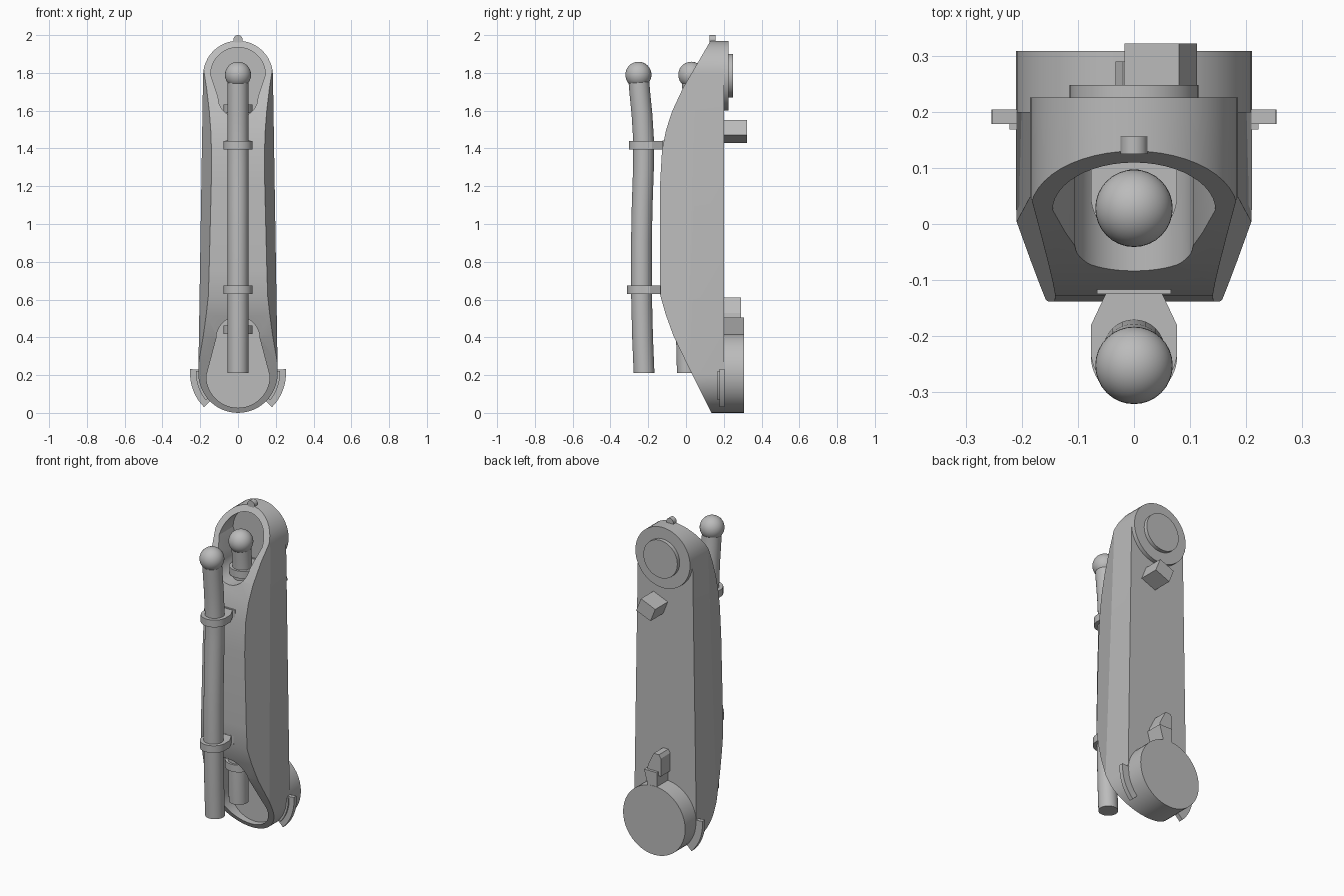
import bpy, bmesh
from math import sin, cos, radians
from mathutils import Vector

cube = bpy.data.objects.get("Cube")
if cube:
    bpy.data.objects.remove(cube)

grey = bpy.data.materials.new("plain grey")
grey.use_nodes = True
colour = (0.5, 0.5, 0.5, 1)
grey.diffuse_color = colour
grey.node_tree.nodes["Principled BSDF"].inputs["Base Color"].default_value = colour


def loft(bm, rings):
    """Skin a row of equal point rings and cap both ends."""
    rows = [[bm.verts.new(p) for p in ring] for ring in rings]
    for a, b in zip(rows, rows[1:]):
        for i in range(len(a)):
            j = (i + 1) % len(a)
            bm.faces.new((a[i], a[j], b[j], b[i]))
    bm.faces.new(rows[0])
    bm.faces.new(rows[-1])


def along_y(outline, y0, y1):
    return [[(x, y, z) for x, z in outline] for y in (y0, y1)]


def along_z(outline, z0, z1):
    return [[(x, y, z) for x, y in outline] for z in (z0, z1)]


def arc(r, start, end, steps=24, cx=0, cy=0):
    angles = [radians(start + (end - start) * i / steps) for i in range(steps + 1)]
    return [(cx + r * cos(a), cy + r * sin(a)) for a in angles]


def circle(r, cx=0, cy=0, steps=48):
    return arc(r, 0, 360, steps, cx, cy)[:-1]


def stadium(r_low, z_low, r_high, z_high):
    return arc(r_high, 0, 180, 24, 0, z_high) + arc(r_low, 180, 360, 24, 0, z_low)


def finish(name, bm):
    bmesh.ops.recalc_face_normals(bm, faces=bm.faces)
    mesh = bpy.data.meshes.new(name)
    bm.to_mesh(mesh)
    bm.free()
    mesh.materials.append(grey)
    obj = bpy.data.objects.new(name, mesh)
    bpy.context.collection.objects.link(obj)
    return obj


def activate(obj):
    bpy.ops.object.select_all(action='DESELECT')
    obj.select_set(True)
    bpy.context.view_layer.objects.active = obj


def smooth(obj):
    activate(obj)
    bpy.ops.object.shade_smooth_by_angle(angle=radians(15))


def part(name, rings):
    bm = bmesh.new()
    loft(bm, rings)
    obj = finish(name, bm)
    smooth(obj)
    return obj


def slice_off(bm, point, normal):
    geom = bm.verts[:] + bm.edges[:] + bm.faces[:]
    cut = bmesh.ops.bisect_plane(bm, geom=geom, plane_co=point, plane_no=normal,
                                 clear_outer=True, dist=1e-6)
    edges = [e for e in cut["geom_cut"] if isinstance(e, bmesh.types.BMEdge)]
    if edges:
        bmesh.ops.edgeloop_fill(bm, edges=[e for e in edges if e.is_boundary])


# Arm body: tapered stadium trimmed by the curved front and the side chamfers
BOTTOM, TOP, BACK = 0.21, 1.785, 0.2
bm = bmesh.new()
loft(bm, along_y(stadium(0.21, BOTTOM, 0.185, TOP), -0.3, BACK))
front = [(0.13, 0), (0, 0.27), (-0.06, 0.39), (-0.107, 0.52), (-0.135, 0.617),
         (-0.138, 0.75), (-0.138, 1.2), (-0.127, 1.39), (-0.105, 1.5), (-0.072, 1.6),
         (-0.016, 1.72), (0.13, 1.97)]
for (y0, z0), (y1, z1) in zip(front, front[1:]):
    slice_off(bm, (0, y0, z0), Vector((0, z0 - z1, y1 - y0)).normalized())
for side in (-1, 1):
    slice_off(bm, (side * 0.147, -0.137, 1), Vector((side, -0.31, 0.025)).normalized())
body = finish("arm_body", bm)

# Hollow pockets at both ends
pockets = (stadium(0.105, 1.67, 0.145, 1.79), stadium(0.168, 0.195, 0.115, 0.395))
for outline in pockets:
    bm = bmesh.new()
    loft(bm, along_y(outline, -0.5, 0.16))
    cutter = finish("pocket_cutter", bm)
    cutter.hide_render = True
    activate(body)
    mod = body.modifiers.new("pocket", 'BOOLEAN')
    mod.operation = 'DIFFERENCE'
    mod.solver = 'EXACT'
    mod.object = cutter
    bpy.ops.object.modifier_apply(modifier=mod.name)
    bpy.data.objects.remove(cutter)
smooth(body)

# Round joint caps on the back
part("upper_joint_disc", along_y(circle(0.185, 0, TOP), BACK - 0.01, 0.225))
part("upper_joint_cap", along_y(circle(0.115, 0, TOP), BACK, 0.248))
part("lower_joint_drum", along_y(circle(0.21, 0, BOTTOM), BACK - 0.01, 0.308))

# Back blocks
part("tilted_block", along_y([(-0.017, 1.51), (0.08, 1.55), (0.112, 1.47), (0.015, 1.43)],
                             BACK - 0.01, 0.322))
part("drum_neck", along_y([(-0.017, 0.38), (0.035, 0.38), (0.07, 0.505), (-0.017, 0.505)],
                          BACK - 0.01, 0.306))
part("drum_neck_tip", along_y([(-0.033, 0.48), (0.06, 0.48), (0.055, 0.53), (0.015, 0.61),
                               (-0.02, 0.61), (-0.033, 0.59)], BACK - 0.01, 0.29))

# Curved lugs hugging the lower end
for name, side in (("left", 1), ("right", -1)):
    lug = arc(0.254, 5, -45, 16, 0, BOTTOM) + arc(0.2, -45, 5, 16, 0, BOTTOM)
    part(name + "_lug", along_y([(side * x, z) for x, z in lug], 0.178, 0.204))
    lip = arc(0.222, 3, -40, 16, 0, BOTTOM) + arc(0.2, -40, 3, 16, 0, BOTTOM)
    part(name + "_lug_lip", along_y([(side * x, z) for x, z in lip], 0.168, 0.18))

# Small peg on the crown
part("crown_peg", along_y(circle(0.024, 0, 1.976, 32), 0.125, 0.156))


def rod(name, path):
    """Bent round rod with a ball on its upper end."""
    part(name, [[(x, y, z) for x, y in circle(0.055, 0, yc, 32)] for z, yc in path])
    z, y = path[-1]
    bm = bmesh.new()
    bmesh.ops.create_uvsphere(bm, u_segments=32, v_segments=20, radius=0.069)
    bmesh.ops.translate(bm, verts=bm.verts, vec=(0, y, z))
    smooth(finish(name + "_ball", bm))


def clamp(name, y, z, base_y):
    """Rounded collar tapering back to a mounting plate."""
    outline = arc(0.077, 180, 360, 24, 0, y) + [(0.077, y + 0.045), (0.045, base_y),
                                                (-0.045, base_y), (-0.077, y + 0.045)]
    part(name, along_z(outline, z - 0.022, z + 0.022))
    plate = [(-0.066, base_y - 0.012), (0.066, base_y - 0.012),
             (0.066, base_y), (-0.066, base_y)]
    part(name + "_plate", along_z(plate, z - 0.026, z + 0.026))


rod("outer_rod", [(0.21, -0.222), (0.4, -0.23), (0.65, -0.236), (0.9, -0.236), (1.1, -0.232),
                  (1.3, -0.225), (1.45, -0.225), (1.58, -0.233), (1.7, -0.245), (1.79, -0.252)])
rod("inner_rod", [(0.21, 0.007), (0.5, 0), (1.45, 0.045), (1.6, 0.045), (1.7, 0.037), (1.79, 0.028)])
clamp("outer_upper_clamp", -0.226, 1.417, -0.113)
clamp("outer_lower_clamp", -0.235, 0.652, -0.125)
clamp("inner_upper_clamp", 0.05, 1.61, 0.165)
clamp("inner_lower_clamp", 0.01, 0.44, 0.165)
